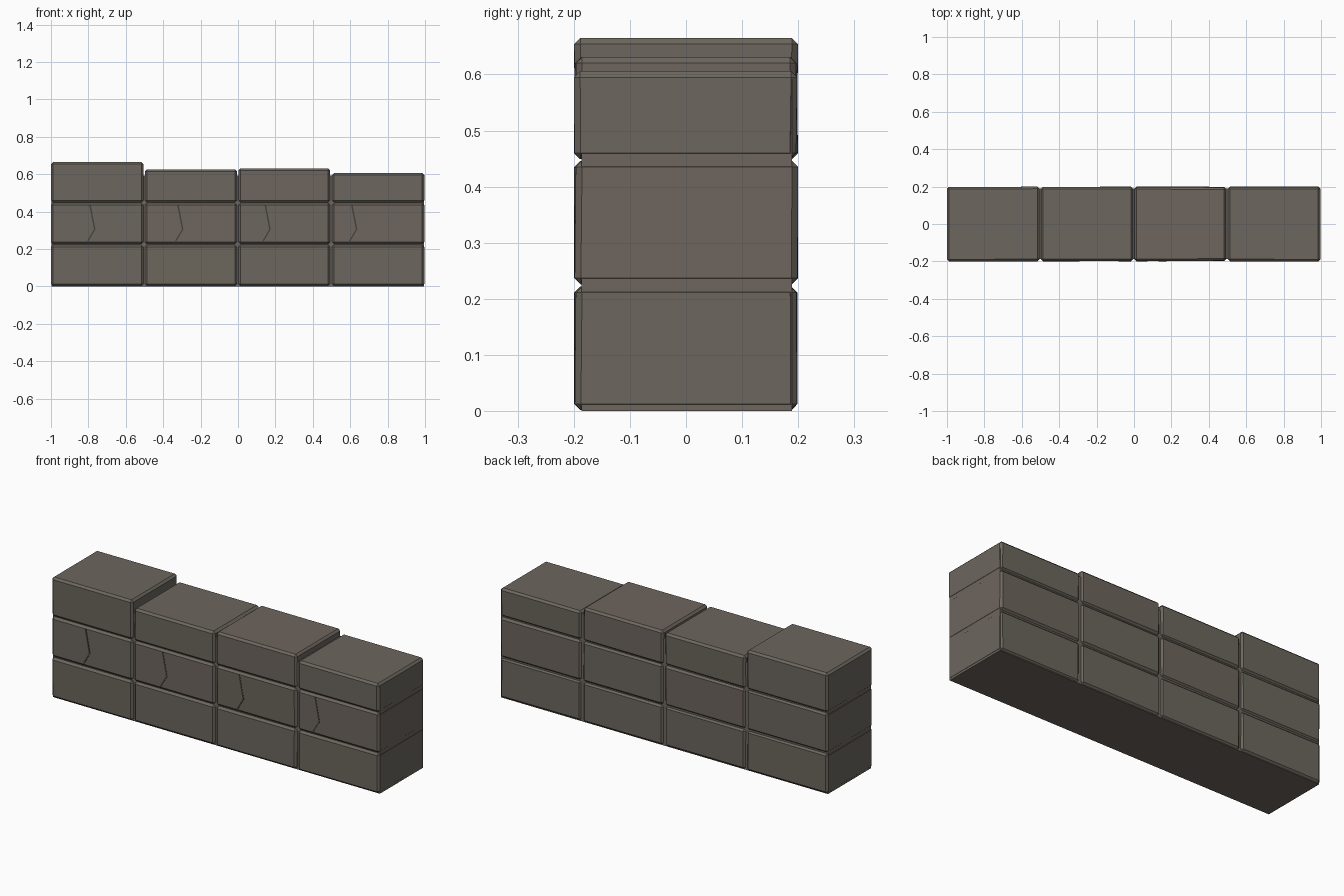
import bpy, bmesh, random
from mathutils import Vector

if "Cube" in bpy.data.objects:
    bpy.data.objects.remove(bpy.data.objects["Cube"])

random.seed(4)


def material(name, col):
    m = bpy.data.materials.new(name)
    m.diffuse_color = (*col, 1)
    m.use_nodes = True
    m.node_tree.nodes["Principled BSDF"].inputs["Base Color"].default_value = m.diffuse_color
    return m


STONE = material("grey_stone", (0.150, 0.135, 0.112))
WARM = material("warm_stone", (0.156, 0.132, 0.112))
CRACK = material("dark_crack", (0.06, 0.054, 0.045))


def finish(bm, name, mat):
    bmesh.ops.recalc_face_normals(bm, faces=bm.faces)
    me = bpy.data.meshes.new(name)
    bm.to_mesh(me)
    bm.free()
    ob = bpy.data.objects.new(name, me)
    me.materials.append(mat)
    bpy.context.collection.objects.link(ob)
    return ob


def box(name, lo, hi, mat, bevel=0.0, wobble=0.0):
    bm = bmesh.new()
    bmesh.ops.create_cube(bm, size=1)
    lo, hi = Vector(lo), Vector(hi)
    for v in bm.verts:
        v.co = Vector([lo[i] + (v.co[i] + 0.5) * (hi[i] - lo[i]) for i in range(3)])
        # pull corners slightly inward for a hand-cut look
        v.co.y *= 1 - random.random() * wobble
    if bevel:
        bmesh.ops.bevel(bm, geom=list(bm.edges), offset=bevel, segments=1,
                        profile=0.5, affect='EDGES')
    return finish(bm, name, mat)


# Mortar core: flat ends and base, visible in the joints
box("wall_core", (-0.998, -0.186, 0), (0.995, 0.189, 0.592), WARM)

# Rows of chamfered stone blocks, uneven along the top
tops = [0.665, 0.626, 0.631, 0.606]
spans = [(-1.0, -0.506), (-0.498, -0.006), (0.003, 0.492), (0.503, 0.996)]
for c, (x0, x1) in enumerate(spans):
    rows = [(0.002, 0.222), (0.226, 0.446), (0.449, tops[c])]
    for r, (z0, z1) in enumerate(rows):
        mat = WARM if (c, r) in {(2, 2), (3, 1), (1, 1)} else STONE
        box(f"stone_block_{c}_{r}", (x0, -0.2, z0), (x1, 0.2, z1), mat,
            bevel=0.011, wobble=0.02)

# Bent cracks on the front of the middle row
for i, x in enumerate((-0.766, -0.296, 0.171, 0.634)):
    path = [(x - 0.025, 0.434), (x, 0.305), (x - 0.037, 0.242)]
    bm = bmesh.new()
    rings = [[bm.verts.new((px + dx, y, pz)) for dx, y in
              ((-0.004, -0.2), (0.004, -0.2), (0.004, -0.193), (-0.004, -0.193))]
             for px, pz in path]
    for a, b in zip(rings, rings[1:]):
        for k in range(4):
            bm.faces.new((a[k], a[(k + 1) % 4], b[(k + 1) % 4], b[k]))
    bm.faces.new(rings[0])
    bm.faces.new(rings[-1])
    finish(bm, f"crack_{i}", CRACK)
